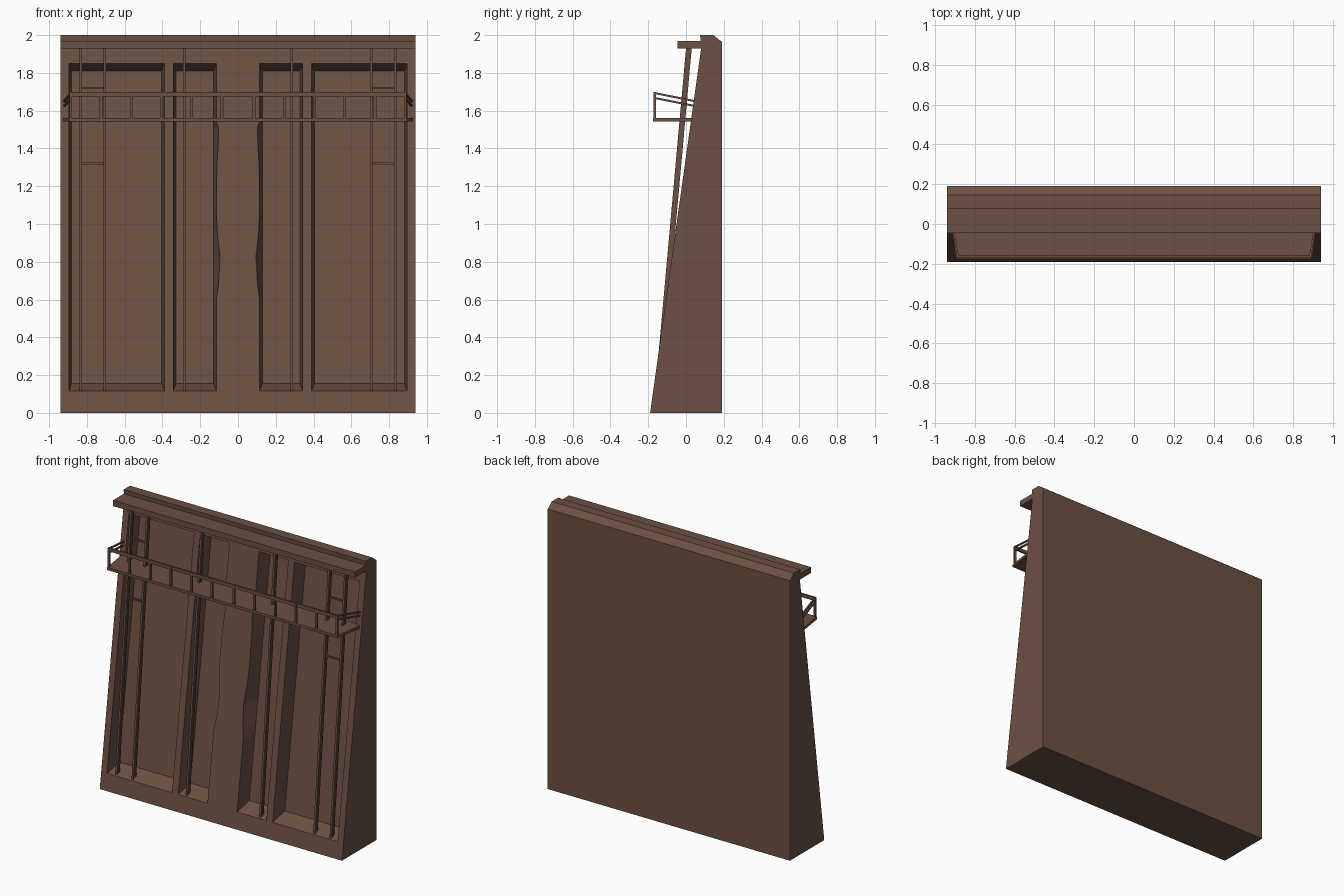
import bpy, bmesh
from mathutils import Vector

if "Cube" in bpy.data.objects:
    bpy.data.objects.remove(bpy.data.objects["Cube"])

mat = bpy.data.materials.new("rust brown")
mat.diffuse_color = (0.150, 0.080, 0.055, 1)
mat.use_nodes = True
mat.node_tree.nodes["Principled BSDF"].inputs["Base Color"].default_value = mat.diffuse_color


def wall_y(z):
    return -0.19 + 0.14 * z


def beam_y(z):
    return -0.174 + 0.09 * z


def finish(bm, name):
    bmesh.ops.recalc_face_normals(bm, faces=bm.faces)
    me = bpy.data.meshes.new(name)
    bm.to_mesh(me)
    bm.free()
    me.materials.append(mat)
    ob = bpy.data.objects.new(name, me)
    bpy.context.collection.objects.link(ob)
    return ob


def loft(bm, a, b):
    """Closed solid between two equal-length outlines."""
    va = [bm.verts.new(p) for p in a]
    vb = [bm.verts.new(p) for p in b]
    bm.faces.new(va)
    bm.faces.new(vb[::-1])
    n = len(a)
    for i in range(n):
        j = (i + 1) % n
        bm.faces.new((va[i], vb[i], vb[j], va[j]))


def box(bm, x0, x1, y0, y1, z0, z1):
    q = [(x0, y0), (x1, y0), (x1, y1), (x0, y1)]
    loft(bm, [(x, y, z0) for x, y in q], [(x, y, z1) for x, y in q])


def bar(bm, p, q, w, h):
    """Rectangular bar from p to q, h is its upright thickness."""
    p, q = Vector(p), Vector(q)
    d = (q - p).normalized()
    up = Vector((0, 0, 1)) if abs(d.z) < 0.9 else Vector((0, 1, 0))
    s = d.cross(up).normalized() * w / 2
    u = s.cross(d).normalized() * h / 2
    off = (s + u, s - u, -s - u, -s + u)
    loft(bm, [p + o for o in off], [q + o for o in off])


# battered wall with coping
prof = [(-0.19, 0), (0.19, 0), (0.19, 1.965), (0.18, 1.972), (0.145, 2.0),
        (0.075, 2.0), (0.08, 1.93)]
bm = bmesh.new()
loft(bm, [(-0.94, y, z) for y, z in prof], [(0.94, y, z) for y, z in prof])
wall = finish(bm, "wall")

# recessed panels, the inner pair with chipped edges along the central pier
chips = [(0, 0.60), (0.012, 0.68), (0.02, 0.83), (0.006, 0.95), (0, 1.08),
         (0.003, 1.30), (0.01, 1.42), (0.012, 1.51), (0, 1.54)]
bm = bmesh.new()
for s in (-1, 1):
    for x0, x1, edge in ((0.39, 0.895, []), (0.115, 0.342, chips)):
        z0, z1, i = 0.115, 1.85, 0.014
        front = [(x0, z0), (x1, z0), (x1, z1), (x0, z1)]
        front += [(x0 - d, z) for d, z in edge[::-1]]
        back = [(x0 + i, z0 + 0.04), (x1 - i, z0 + 0.04),
                (x1 - i, z1 - 0.04), (x0 + i, z1 - 0.04)]
        back += [(x0 + i, z) for d, z in edge[::-1]]
        e = 0.0005
        loft(bm, [(s * x, wall_y(z) - e, z) for x, z in front],
             [(s * x, wall_y(z) + 0.11, z) for x, z in back])
cutter = finish(bm, "recess_cutter")
mod = wall.modifiers.new("recesses", 'BOOLEAN')
mod.operation = 'DIFFERENCE'
mod.solver = 'EXACT'
mod.object = cutter
bpy.context.view_layer.objects.active = wall
bpy.ops.object.modifier_apply(modifier=mod.name)
bpy.data.objects.remove(cutter)

# overhanging top beam
bm = bmesh.new()
box(bm, -0.94, 0.94, -0.045, 0.10, 1.93, 1.97)
finish(bm, "top_beam")

# leaning I-section struts and their cross ties
bm = bmesh.new()
zb, zt = 0.115, 1.935
for s in (-1, 1):
    for x in (0.832, 0.705, 0.285):
        for dy, w, h in ((0.005, 0.014, 0.009), (0.015, 0.005, 0.014),
                         (0.026, 0.014, 0.009)):
            bar(bm, (s * x, beam_y(zb) + dy, zb),
                (s * x, beam_y(zt) + dy, zt), w, h)
    for z in (1.32, 1.72):
        bar(bm, (s * 0.705, beam_y(z) + 0.015, z),
            (s * 0.832, beam_y(z) + 0.015, z), 0.012, 0.01)
finish(bm, "struts")

# walkway deck, narrower at the front
bm = bmesh.new()
deck = [(-0.895, -0.175), (0.895, -0.175), (0.925, 0.04), (-0.925, 0.04)]
loft(bm, [(x, y, 1.543) for x, y in deck], [(x, y, 1.562) for x, y in deck])
finish(bm, "walkway_deck")

# railing posts, front rail and sloping side rails
bm = bmesh.new()
for s in (-1, 1):
    for k in range(6):
        x = s * (0.085 + 0.16 * k)
        box(bm, x - 0.007, x + 0.007, -0.172, -0.158, 1.56, 1.695)
    for z in (1.693, 1.667):
        bar(bm, (s * 0.885, -0.165, z), (s * 0.92, 0.045, z - 0.042), 0.01, 0.01)
bar(bm, (-0.89, -0.165, 1.687), (0.89, -0.165, 1.687), 0.012, 0.024)
finish(bm, "railing")
